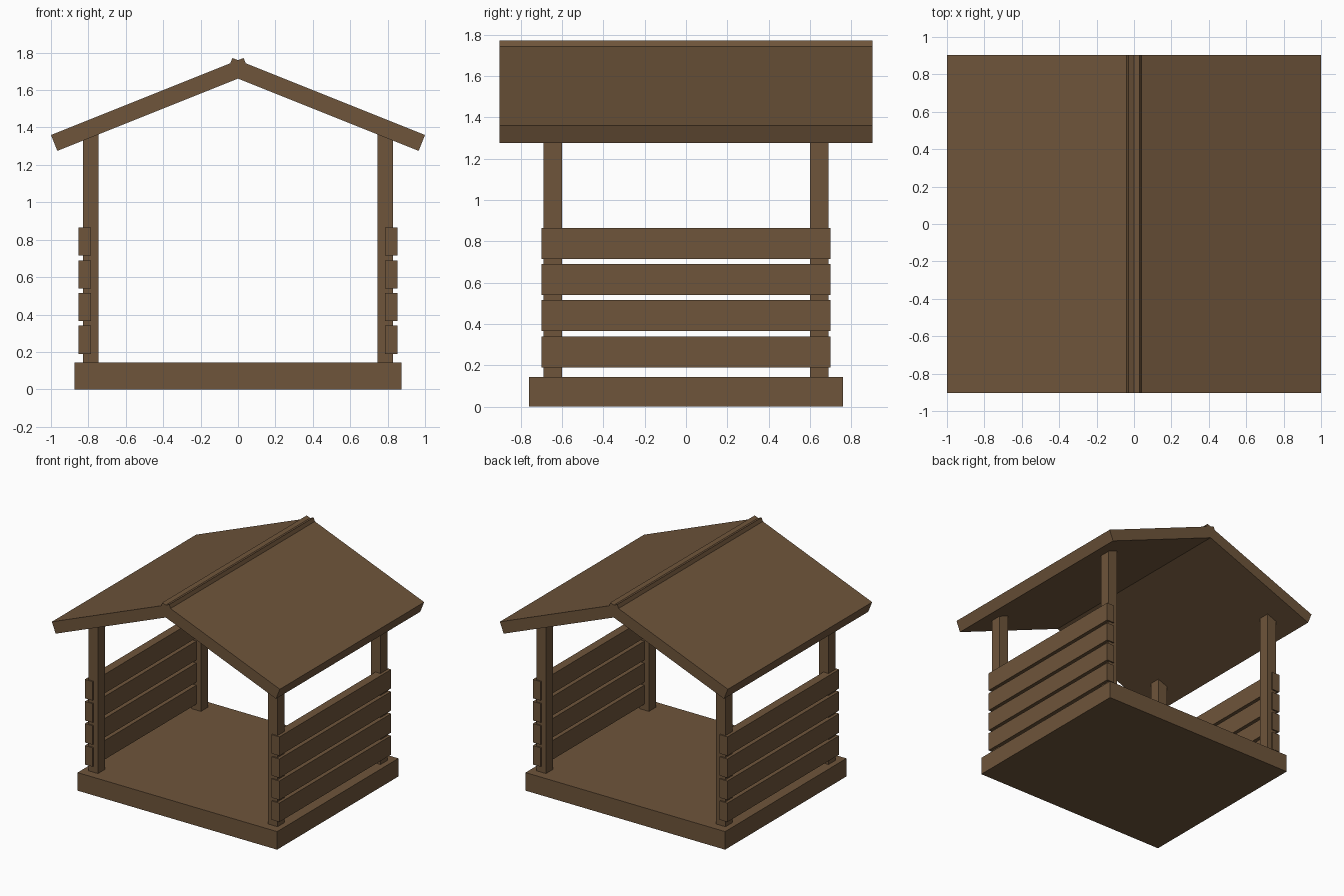
import bpy
import bmesh

if "Cube" in bpy.data.objects:
    bpy.data.objects.remove(bpy.data.objects["Cube"])

wood = bpy.data.materials.new("brown wood")
wood.diffuse_color = (0.156, 0.090, 0.043, 1.0)
wood.use_nodes = True
wood.node_tree.nodes["Principled BSDF"].inputs["Base Color"].default_value = wood.diffuse_color


def prism(name, profile, y0, y1):
    """Extrude an x-z outline from y0 to y1."""
    bm = bmesh.new()
    face = bm.faces.new([bm.verts.new((x, y0, z)) for x, z in profile])
    ext = bmesh.ops.extrude_face_region(bm, geom=[face])
    verts = [v for v in ext["geom"] if isinstance(v, bmesh.types.BMVert)]
    bmesh.ops.translate(bm, verts=verts, vec=(0, y1 - y0, 0))
    bmesh.ops.recalc_face_normals(bm, faces=bm.faces)
    mesh = bpy.data.meshes.new(name)
    bm.to_mesh(mesh)
    bm.free()
    mesh.materials.append(wood)
    obj = bpy.data.objects.new(name, mesh)
    bpy.context.collection.objects.link(obj)
    return obj


def box(name, x0, x1, y0, y1, z0, z1):
    x0, x1 = sorted((x0, x1))
    return prism(name, [(x0, z0), (x1, z0), (x1, z1), (x0, z1)], y0, y1)


# Floor slab
box("floor", -0.875, 0.875, -0.76, 0.76, 0.0, 0.143)

for side, s in (("left", -1), ("right", 1)):
    # Corner posts, running up into the roof
    box(f"{side}_front_post", s * 0.745, s * 0.83, -0.69, -0.6, 0.14, 1.375)
    box(f"{side}_back_post", s * 0.745, s * 0.83, 0.6, 0.69, 0.14, 1.375)

    # Four wall boards
    for i in range(4):
        z = 0.19 + i * 0.175
        box(f"{side}_wall_board_{i + 1}", s * 0.785, s * 0.853, -0.7, 0.7, z, z + 0.15)

    # Sloped roof panel, crossing the other one at the ridge
    panel = [(1.0, 1.36), (0.966, 1.275), (-0.064, 1.687), (-0.03, 1.772)]
    prism(f"{side}_roof_panel", [(s * x, z) for x, z in panel], -0.904, 0.904)
